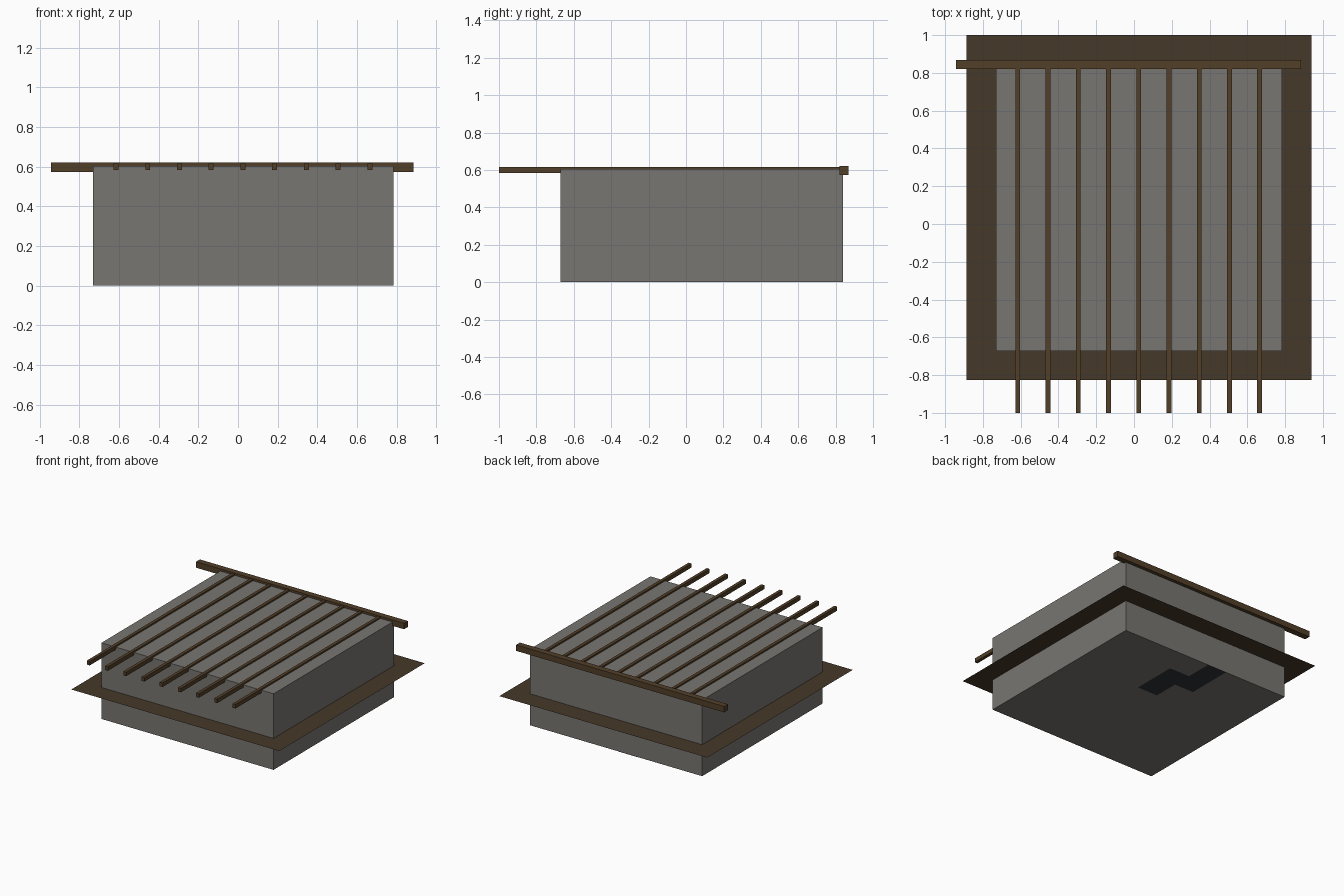
import bpy, bmesh

if "Cube" in bpy.data.objects:
    bpy.data.objects.remove(bpy.data.objects["Cube"])


def material(name, rgb):
    m = bpy.data.materials.new(name)
    m.diffuse_color = (*rgb, 1)
    m.use_nodes = True
    m.node_tree.nodes["Principled BSDF"].inputs["Base Color"].default_value = m.diffuse_color
    return m


wood = material("wood", (0.085, 0.05, 0.022))
soil = material("dark_brown", (0.06, 0.04, 0.022))
stone = material("stone", (0.19, 0.18, 0.165))
dark = material("dark_grey", (0.03, 0.032, 0.036))


def finish(name, bm, mat):
    me = bpy.data.meshes.new(name)
    bm.to_mesh(me)
    bm.free()
    me.materials.append(mat)
    ob = bpy.data.objects.new(name, me)
    bpy.context.collection.objects.link(ob)
    return ob


def box(name, x, y, z, mat):
    """Box spanning the (min, max) range on each axis."""
    bm = bmesh.new()
    bmesh.ops.create_cube(bm, size=1)
    for v in bm.verts:
        v.co = [r[0] if c < 0 else r[1] for c, r in zip(v.co, (x, y, z))]
    return finish(name, bm, mat)


def sheet(name, points, z, mat):
    """Flat polygon at height z."""
    bm = bmesh.new()
    bm.faces.new([bm.verts.new((px, py, z)) for px, py in points])
    return finish(name, bm, mat)


# main block
box("main_block", (-0.73, 0.783), (-0.672, 0.84), (0, 0.604), stone)

# thin platform sheet around the block
sheet("platform", [(-0.887, -0.825), (0.94, -0.825), (0.94, 1), (-0.887, 1)], 0.25, soil)

# stepped dark patch on the underside
sheet("floor_patch", [(0.18, 0.26), (0, 0.26), (0, 0.465), (-0.17, 0.465),
                      (-0.17, 0.84), (0, 0.84), (0, 0.625), (0.18, 0.625)], -0.001, dark)

# long beam along the back of the roof
box("back_beam", (-0.943, 0.885), (0.82, 0.868), (0.574, 0.621), wood)

# evenly spaced rafters overhanging the front
for i in range(9):
    x = -0.615 + i * 0.16
    box(f"rafter_{i + 1}", (x - 0.0125, x + 0.0125), (-1, 0.84), (0.584, 0.616), wood)
